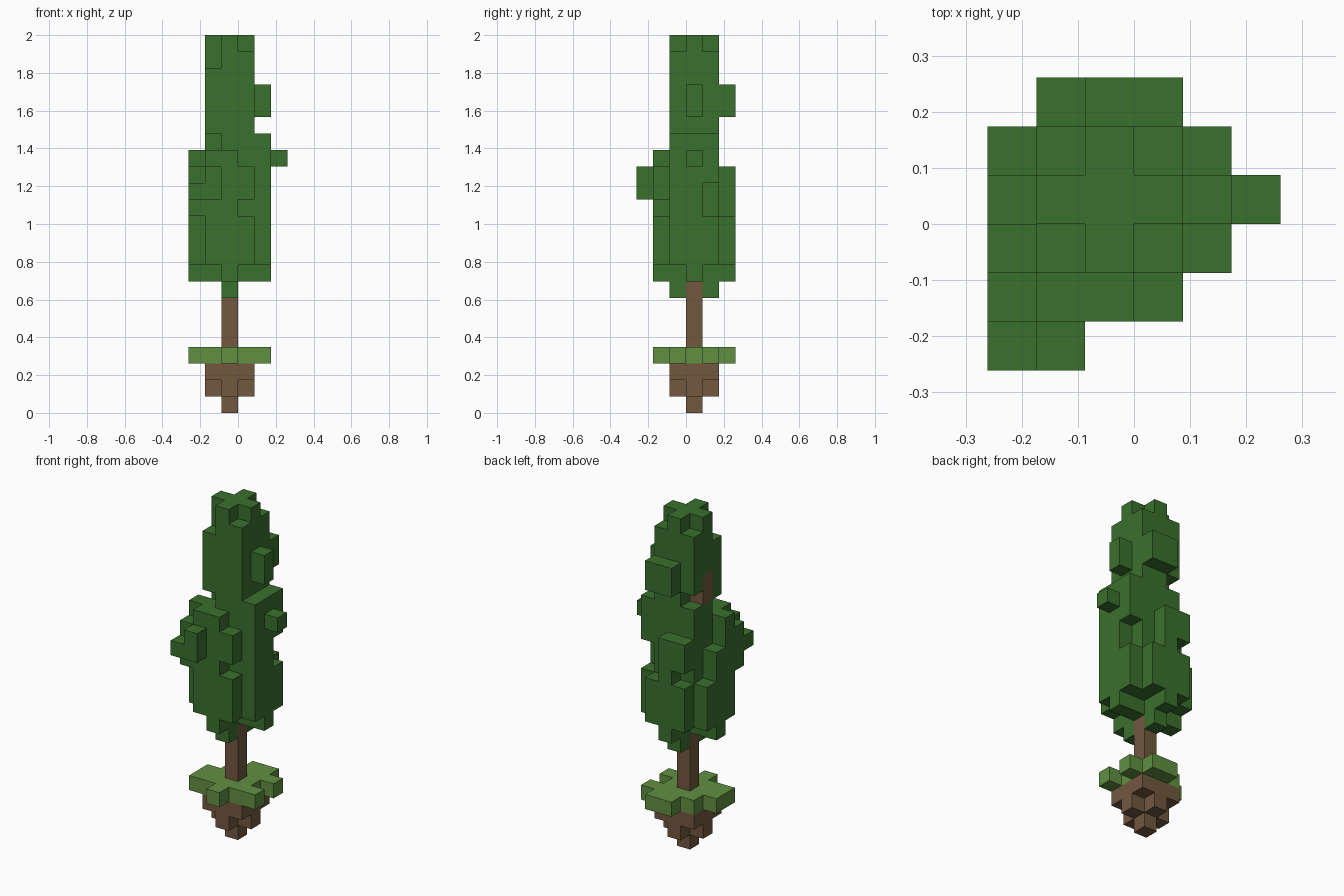
import bpy, bmesh
from mathutils import Vector

cube = bpy.data.objects.get("Cube")
if cube:
    bpy.data.objects.remove(cube)

S = 2 / 23                 # block size; the trunk stands in column (0, 0)
DIRS = [Vector(d) for d in ((1, 0, 0), (-1, 0, 0), (0, 1, 0),
                            (0, -1, 0), (0, 0, 1), (0, 0, -1))]


def material(name, rgb):
    m = bpy.data.materials.new(name)
    m.use_nodes = True
    m.diffuse_color = (*rgb, 1)
    bsdf = m.node_tree.nodes["Principled BSDF"]
    bsdf.inputs["Base Color"].default_value = (*rgb, 1)
    bsdf.inputs["Roughness"].default_value = 0.9
    return m


def box(x0, x1, y0, y1, z0, z1):
    """All block cells in an inclusive range."""
    return {(x, y, z) for x in range(x0, x1 + 1)
            for y in range(y0, y1 + 1) for z in range(z0, z1 + 1)}


def column(x, y, z0, z1):
    return box(x, x, y, y, z0, z1)


def build(name, cells, mat, occupied):
    """Outer skin of a set of blocks, with flat areas merged."""
    bm = bmesh.new()
    for cell in sorted(cells):
        centre = Vector(cell) + Vector((0.5, 0.5, 0.5))
        for d in DIRS:
            if tuple(int(c + k) for c, k in zip(cell, d)) in occupied:
                continue
            u = Vector((d.y, d.z, d.x))
            v = d.cross(u)
            corners = [centre + (d + a * u + b * v) / 2
                       for a, b in ((1, 1), (-1, 1), (-1, -1), (1, -1))]
            bm.faces.new([bm.verts.new((p + Vector((-1, 0, 0)) + Vector((1, 0, 0))) * S)
                          for p in corners])
    bmesh.ops.remove_doubles(bm, verts=bm.verts, dist=S / 100)
    bmesh.ops.dissolve_limit(bm, angle_limit=0.01, verts=bm.verts, edges=bm.edges)
    mesh = bpy.data.meshes.new(name)
    bm.to_mesh(mesh)
    bm.free()
    mesh.materials.append(mat)
    obj = bpy.data.objects.new(name, mesh)
    obj.location.x = -S
    bpy.context.collection.objects.link(obj)


# Root ball: tip, cross, square
soil = column(0, 0, 0, 1) | box(-1, 1, 0, 0, 1, 1) | box(0, 0, -1, 1, 1, 1)
soil |= box(-1, 1, -1, 1, 2, 2)

# Grass disc with ragged rim
grass = box(-1, 1, -1, 1, 3, 3)
for x, y in ((-2, -1), (-2, 0), (0, -2), (2, -1), (2, 1), (1, 2), (0, 2)):
    grass |= column(x, y, 3, 3)

# Trunk with a short stub showing through the crown
trunk = column(0, 0, 4, 20) | column(-1, 0, 17, 18)
grass -= trunk

# Crown: drooping tips, cross, wide lower body, slim upper body
leaves = box(0, 0, -1, 1, 7, 7)
leaves |= box(-2, 2, 0, 0, 8, 8) | box(0, 0, -2, 2, 8, 8)
leaves |= box(-1, 1, -2, 2, 9, 14) | box(-2, 2, -1, 1, 9, 14)
leaves |= box(-1, 1, -1, 1, 15, 22)

# Tufts standing out of the crown
leaves |= box(-1, 0, -2, -2, 15, 15) | column(-2, -1, 15, 15)
leaves |= box(2, 2, -1, 1, 15, 16) | column(3, 0, 15, 15)
leaves |= column(-2, -2, 12, 14) | column(-2, -3, 13, 13)
leaves |= column(-1, -3, 13, 14)
leaves |= column(2, 0, 18, 19) | box(0, 1, 2, 2, 18, 19)

# Hollows in the crown
for hollow in ((1, -2, 12, 12), (2, 1, 12, 13), (1, 2, 12, 14),
               (-1, 2, 12, 12), (-2, 1, 12, 14), (-2, 0, 14, 14),
               (-1, -1, 16, 16), (-1, 1, 17, 17), (-1, -1, 21, 22),
               (1, -1, 22, 22), (1, 1, 22, 22), (-1, 1, 22, 22)):
    leaves -= column(*hollow)
leaves -= trunk

bark = material("brown_wood", (0.171, 0.098, 0.051))
everything = soil | grass | trunk | leaves
build("root_ball", soil, bark, everything)
build("grass_disc", grass, material("light_green", (0.120, 0.279, 0.053)), everything)
build("trunk", trunk, bark, everything)
build("crown", leaves, material("leaf_green", (0.042, 0.162, 0.026)), everything)
